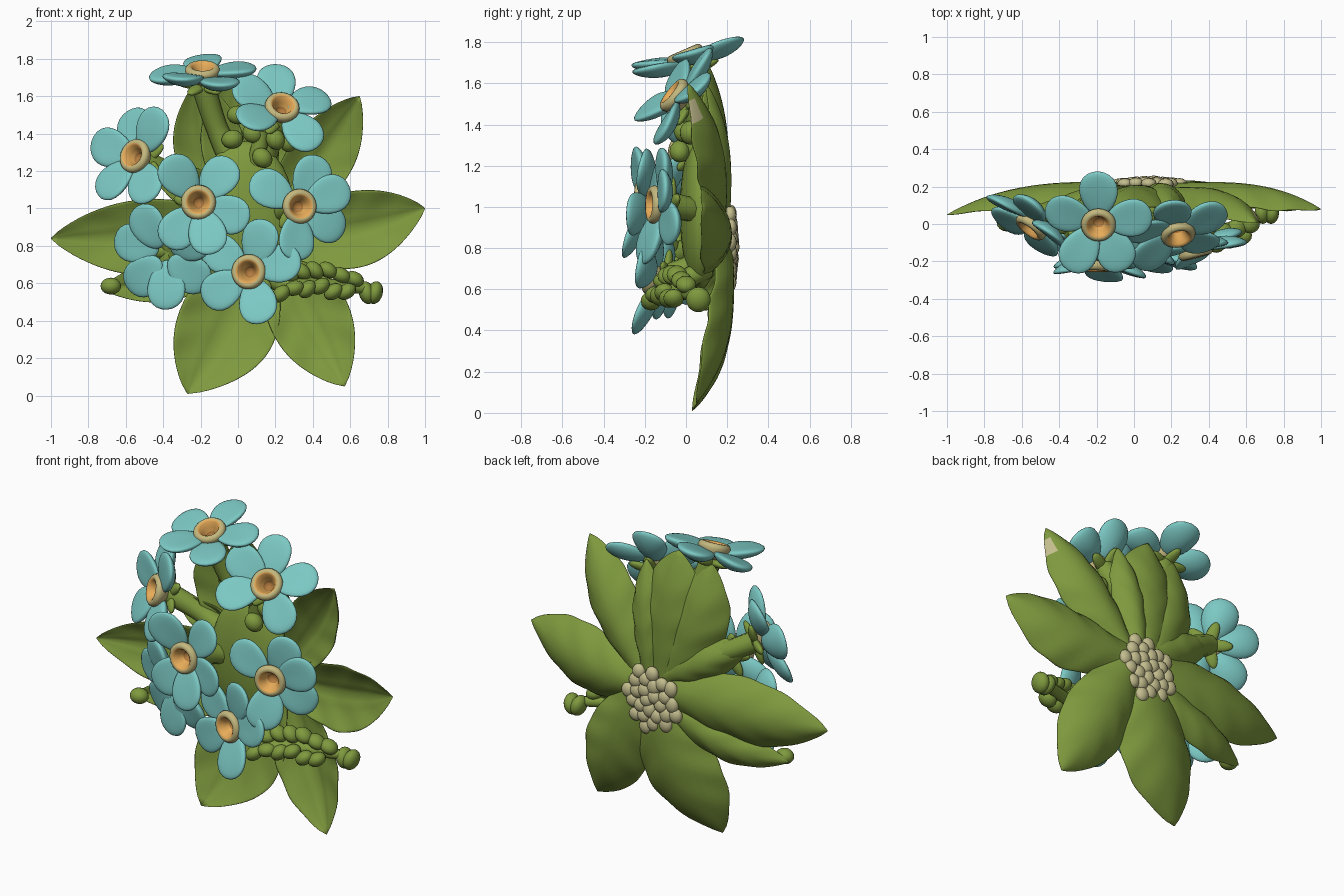
import bpy, bmesh, math, random
from math import sin, cos, pi, radians, exp
from mathutils import Vector, Matrix

random.seed(4)
if "Cube" in bpy.data.objects:
    bpy.data.objects.remove(bpy.data.objects["Cube"])


def material(name, r, g, b):
    m = bpy.data.materials.new(name)
    m.use_nodes = True
    m.diffuse_color = (r, g, b, 1)
    m.node_tree.nodes["Principled BSDF"].inputs["Base Color"].default_value = (r, g, b, 1)
    return m


GREEN = material("leaf green", 0.21, 0.32, 0.048)
BLUE = material("petal blue", 0.2, 0.58, 0.55)
CREAM = material("pale cream", 0.55, 0.48, 0.21)
ORANGE = material("warm orange", 0.8, 0.41, 0.1)
AMBER = material("deep amber", 0.45, 0.2, 0.05)
TAN = material("seed tan", 0.55, 0.51, 0.27)


def finish(name, bm, *mats):
    bmesh.ops.recalc_face_normals(bm, faces=bm.faces)
    for f in bm.faces:
        f.smooth = True
    mesh = bpy.data.meshes.new(name)
    bm.to_mesh(mesh)
    bm.free()
    for m in mats:
        mesh.materials.append(m)
    obj = bpy.data.objects.new(name, mesh)
    bpy.context.collection.objects.link(obj)
    return obj


def ball(bm, centre, size, rot=None, seg=16):
    mat = Matrix.Translation(centre) @ (rot or Matrix()) @ Matrix.Diagonal((*size, 1))
    return bmesh.ops.create_uvsphere(bm, u_segments=seg, v_segments=seg // 2 + 2,
                                     radius=1, matrix=mat)["verts"]


# Leaf: lens-shaped rings swept from base to tip, with a groove along the middle
def leaf(name, base, tip, width, bend=0.0, curl=0.08, full=1.35, patch=False):
    base, tip = Vector(base), Vector(tip)
    axis = tip - base
    side = Vector((-axis.z, 0, axis.x)).normalized()
    rows, segs = 28, 32
    bm = bmesh.new()
    rings = []
    for i in range(rows + 1):
        u = i / rows
        swell = max(sin(pi * (0.13 + 0.87 * u ** full)), 0.004) ** 0.8
        mid = base + axis * u + side * bend * sin(pi * u)
        mid.y = base.y + axis.y * u ** 3.2
        ring = []
        for k in range(segs):
            a = 2 * pi * k / segs
            v, face = cos(a), sin(a)
            groove = 0.022 * exp(-(v / 0.09) ** 2) * (face > 0)
            ripple = 0.007 * sin(26 * u - 5 * abs(v)) * abs(v)
            fwd = swell * (curl * v * v + 0.026 * face - groove + ripple)
            ring.append(bm.verts.new(mid + side * width * swell * v - Vector((0, fwd, 0))))
        rings.append(ring)
    for i, (r, s) in enumerate(zip(rings, rings[1:])):
        for k in range(segs):
            n = (k + 1) % segs
            f = bm.faces.new((r[k], r[n], s[n], s[k]))
            # Worn pale spot on the back edge near the tip
            f.material_index = int(patch and 23 <= i <= 25 and 16 <= k <= 20)
    bm.faces.new(rings[0])
    bm.faces.new(rings[-1])
    finish(name, bm, GREEN, TAN)


leaf("lower_right_leaf", (0.1, 0.215, 0.84), (-0.27, 0.03, 0.01), 0.265, 0.045)
leaf("lower_left_leaf", (0.17, 0.215, 0.84), (0.57, 0.05, 0.05), 0.215, 0.0)
leaf("left_leaf", (0.15, 0.205, 0.86), (1.0, 0.08, 1.0), 0.205, -0.05, 0.1)
leaf("upper_left_leaf", (0.16, 0.18, 0.9), (0.65, 0.01, 1.6), 0.175, -0.02, 0.1, patch=True)
leaf("upper_leaf", (0.05, 0.19, 0.9), (-0.02, 0.1, 1.71), 0.21, 0, 0.08, 1.5)
leaf("upper_right_leaf", (0.02, 0.185, 0.9), (-0.22, 0.07, 1.68), 0.19, 0.04, 0.09, 1.5)
leaf("upper_narrow_leaf", (0.11, 0.2, 0.9), (0.2, 0.1, 1.6), 0.11, 0, 0.06)
leaf("right_leaf", (0.05, 0.205, 0.87), (-1.0, 0.05, 0.84), 0.205, 0.01, 0.09, 1.2)
leaf("side_right_leaf", (0.04, 0.185, 0.94), (-0.5, 0.06, 1.25), 0.12, 0, 0.07, 0.95)
leaf("small_right_leaf", (0.05, 0.19, 0.8), (-0.73, 0.04, 0.57), 0.12, 0.05, 0.05)


# Stems: tapered round curves
def stem(name, points, thickness):
    cu = bpy.data.curves.new(name, "CURVE")
    cu.dimensions = "3D"
    cu.bevel_depth = 1
    cu.bevel_resolution = 3
    cu.use_fill_caps = True
    sp = cu.splines.new("BEZIER")
    sp.bezier_points.add(len(points) - 1)
    for bp, p, r in zip(sp.bezier_points, points, thickness):
        bp.co, bp.radius = p, r
        bp.handle_left_type = bp.handle_right_type = "AUTO"
    cu.materials.append(GREEN)
    bpy.context.collection.objects.link(bpy.data.objects.new(name, cu))


# Flower: plump cupped petals, sepals behind them, and a hollow round eye
def flower(name, centre, normal, angles, eye=True):
    n = Vector(normal).normalized()
    x = Vector((0, 0.5, 1)).cross(n).normalized()
    y = n.cross(x)
    c = Vector(centre)
    frame = Matrix.Translation(c) @ Matrix((x, y, n)).transposed().to_4x4()

    bm = bmesh.new()
    for i, a in enumerate(angles):
        spin = Matrix.Rotation(radians(a), 4, "Z")
        tilt = random.uniform(-0.15, 0.35)
        roll = random.uniform(-0.02, 0.02)
        for v in ball(bm, (0, 0, 0), (1, 1, 1), seg=24):
            p = v.co.copy()
            px = 0.165 + 0.128 * p.x
            q = Vector((px, 0.115 * (0.88 + 0.18 * p.x) * p.y,
                        0.035 * p.z + 0.022 * p.y ** 2 + 0.012 * p.x ** 2
                        + tilt * (px - 0.06) + roll * p.y + 0.014 * (i % 2) - 0.01))
            v.co = frame @ spin @ q
    finish(name + "_petals", bm, BLUE)

    bm = bmesh.new()
    for k in range(5):
        spin = Matrix.Rotation(2 * pi * k / 5 + 0.4, 4, "Z")
        for v in ball(bm, (0.06, 0, -0.05), (0.08, 0.035, 0.022)):
            v.co = frame @ spin @ v.co
    finish(name + "_sepals", bm, GREEN)

    root = Vector((0.05 + 0.35 * (c.x - 0.05), 0.11, 0.9 + 0.45 * (c.z - 0.9)))
    neck = c - n * 0.04
    stem(name + "_stem", [root, (root + neck) / 2 - n * 0.04, neck], (0.07, 0.058, 0.064))

    if not eye:
        return
    bm = bmesh.new()
    profile = [(0, -0.04), (0.05, -0.03), (0.08, 0.0), (0.094, 0.035), (0.09, 0.05),
               (0.08, 0.06), (0.066, 0.062), (0.056, 0.054), (0.042, 0.026),
               (0.03, 0.0), (0.022, -0.015), (0, -0.018)]
    vs = [bm.verts.new((r, 0, z)) for r, z in profile]
    es = [bm.edges.new(e) for e in zip(vs, vs[1:])]
    bmesh.ops.spin(bm, geom=vs + es, cent=(0, 0, 0), axis=(0, 0, 1), angle=2 * pi, steps=28)
    bmesh.ops.remove_doubles(bm, verts=bm.verts, dist=0.0005)
    for f in bm.faces:
        p = f.calc_center_median()
        r = p.xy.length
        if p.z > -0.02 and r < 0.062:
            f.material_index = 1 if r > 0.03 else 2
    bm.transform(frame)
    finish(name + "_eye", bm, CREAM, ORANGE, AMBER)


flower("top_flower", (-0.19, 0.01, 1.705), (0, -0.4, 0.92), (90, 12, 165, 235, 300))
flower("upper_left_flower", (0.23, -0.03, 1.52), (0.18, -0.76, 0.6), (97, 25, -50, 213, 155))
flower("upper_right_flower", (-0.53, 0.01, 1.27), (-0.58, -0.74, 0.28), (95, 42, 150, 215, 285))
flower("middle_flower", (-0.21, -0.19, 1.03), (-0.05, -1, 0.08), (50, 125, 232, 285, 337))
flower("left_flower", (0.32, -0.12, 1.01), (0.25, -0.95, 0.03), (73, 28, -22, -90, 155))
flower("lower_flower", (0.065, -0.14, 0.66), (-0.22, -0.95, 0.05), (142, 207, -78, 8, 65))
flower("lower_right_flower", (-0.39, -0.07, 0.76), (-0.35, -0.9, -0.2),
       (150, 212, 262, 310, 10, 105), False)

# Green mound holding the stems together
bm = bmesh.new()
ball(bm, (0.04, 0.07, 0.98), (0.26, 0.1, 0.38), seg=32)
finish("centre_mound", bm, GREEN)

# Spray of buds on the left: paired beads along a stem with a large end bud
bm = bmesh.new()
start, end = Vector((0.25, -0.11, 0.59)), Vector((0.6, 0.0, 0.59))
for i in range(6):
    p = start.lerp(end, i / 5)
    for s in (-1, 1):
        tilt = Matrix.Rotation(s * 0.5 + random.uniform(-0.3, 0.3), 4, "Y")
        lift = 0.045 * s + 0.03 * sin(i * pi / 5) + random.uniform(-0.012, 0.012)
        ball(bm, p + Vector((0.02 * s, -0.03 + 0.03 * s, lift)), (0.055, 0.05, 0.04), tilt)
for s in (-1, 1):
    ball(bm, (0.71 + 0.022 * s, 0.06, 0.55), (0.042, 0.06, 0.062), Matrix.Rotation(0.25 * s, 4, "Y"))
finish("bud_spray", bm, GREEN)
stem("bud_spray_stem", [(0.12, 0.1, 0.7), start, start.lerp(end, 0.5), (0.7, 0.05, 0.57)],
     (0.05, 0.045, 0.04, 0.028))

# Buds tucked below the upper flowers and at the tip of the small leaf
bm = bmesh.new()
for x, y, z in ((-0.03, 0.02, 1.37), (0.08, 0.0, 1.4), (0.2, -0.01, 1.37),
                (0.13, -0.03, 1.27), (0.27, 0.02, 1.36), (0.0, 0.05, 1.5)):
    ball(bm, (x, y, z), (0.058, 0.05, 0.05), Matrix.Rotation(6 * x, 4, "Y"))
ball(bm, (-0.68, 0.01, 0.585), (0.055, 0.05, 0.045))
finish("small_buds", bm, GREEN)
stem("upper_bud_stem", [(0.08, 0.12, 1.1), (0.1, 0.04, 1.25), (0.13, 0.0, 1.42)],
     (0.06, 0.05, 0.04))

# Seed cluster on the back, laid out as a spiral
bm = bmesh.new()
for k in range(26):
    a, r = k * radians(137.5), math.sqrt((k + 0.4) / 26)
    ball(bm, (0.085 + 0.175 * r * cos(a), 0.232 - 0.018 * r, 0.805 + 0.185 * r * sin(a)),
         (0.042, 0.03, 0.042 + 0.008 * random.random()), seg=12)
finish("seed_cluster", bm, TAN)
